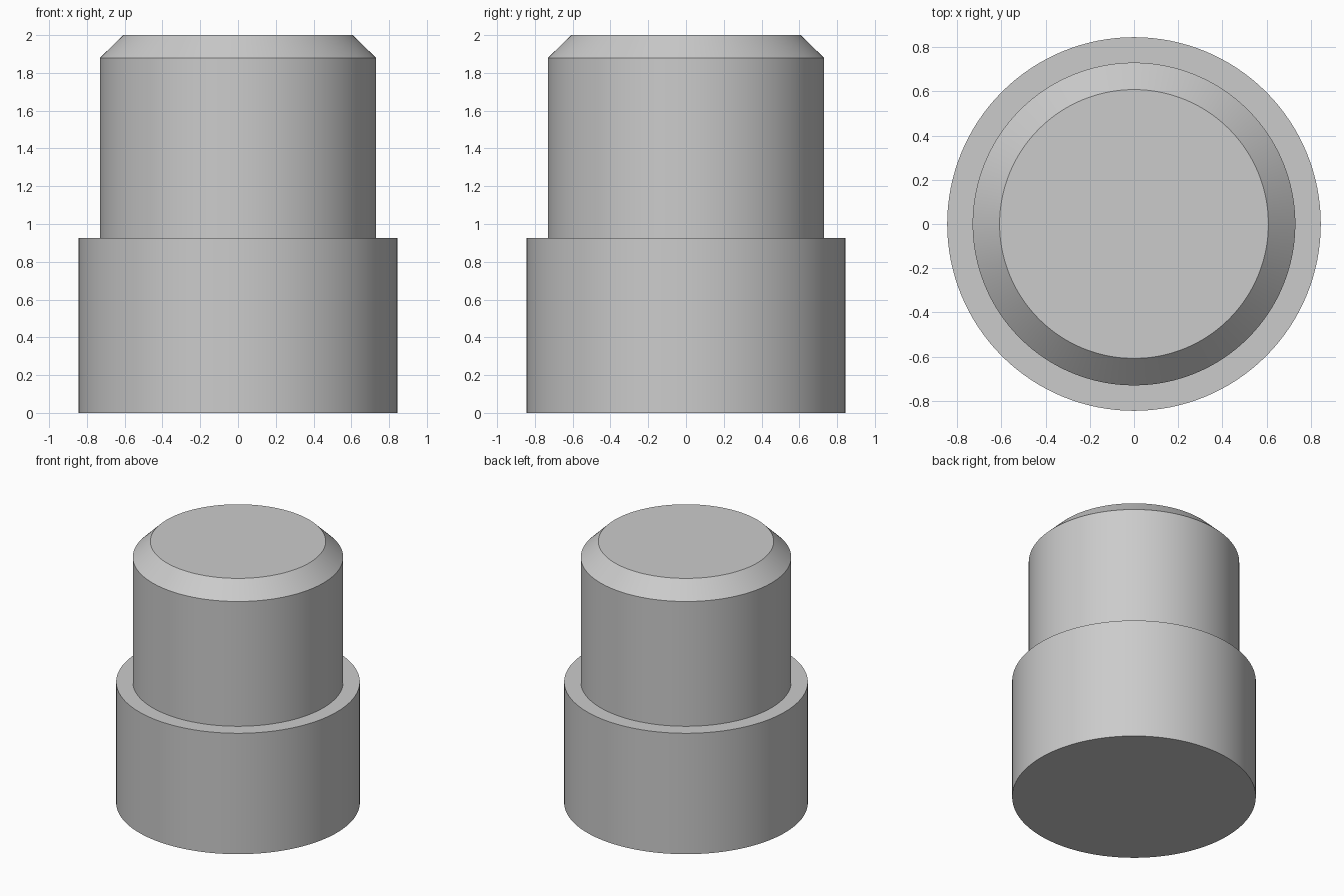
import bpy
import bmesh
import math

default = bpy.data.objects.get("Cube")
if default:
    bpy.data.objects.remove(default, do_unlink=True)

GREY = (0.6, 0.6, 0.6, 1.0)
grey = bpy.data.materials.new("light grey")
grey.use_nodes = True
grey.diffuse_color = GREY
grey.node_tree.nodes["Principled BSDF"].inputs["Base Color"].default_value = GREY


def lathe(name, profile, steps=128):
    """Spin a (radius, height) profile around z into a closed solid."""
    bm = bmesh.new()
    verts = [bm.verts.new((r, 0, z)) for r, z in profile]
    edges = [bm.edges.new(pair) for pair in zip(verts, verts[1:])]
    bmesh.ops.spin(bm, geom=verts + edges, axis=(0, 0, 1), cent=(0, 0, 0),
                   angle=math.tau, steps=steps)
    bmesh.ops.remove_doubles(bm, verts=bm.verts, dist=0.0001)
    # Flat caps on the open rims
    rims = [e for e in bm.edges if e.is_boundary]
    bmesh.ops.holes_fill(bm, edges=rims, sides=0)
    bmesh.ops.recalc_face_normals(bm, faces=bm.faces)
    mesh = bpy.data.meshes.new(name)
    bm.to_mesh(mesh)
    bm.free()
    mesh.materials.append(grey)
    obj = bpy.data.objects.new(name, mesh)
    bpy.context.collection.objects.link(obj)
    bpy.ops.object.select_all(action="DESELECT")
    obj.select_set(True)
    bpy.context.view_layer.objects.active = obj
    bpy.ops.object.shade_smooth_by_angle(angle=math.radians(30))
    return obj


# Wide base, stepped shoulder, narrower shaft and chamfered tip in one turning
BASE_R, SHAFT_R, TIP_R = 0.845, 0.73, 0.608
STEP_Z, CHAMFER_Z, TOP_Z = 0.925, 1.88, 2.0
lathe("stepped_pin", [
    (BASE_R, 0),
    (BASE_R, STEP_Z),
    (SHAFT_R, STEP_Z),
    (SHAFT_R, CHAMFER_Z),
    (TIP_R, CHAMFER_Z + (TOP_Z - CHAMFER_Z)),
])
